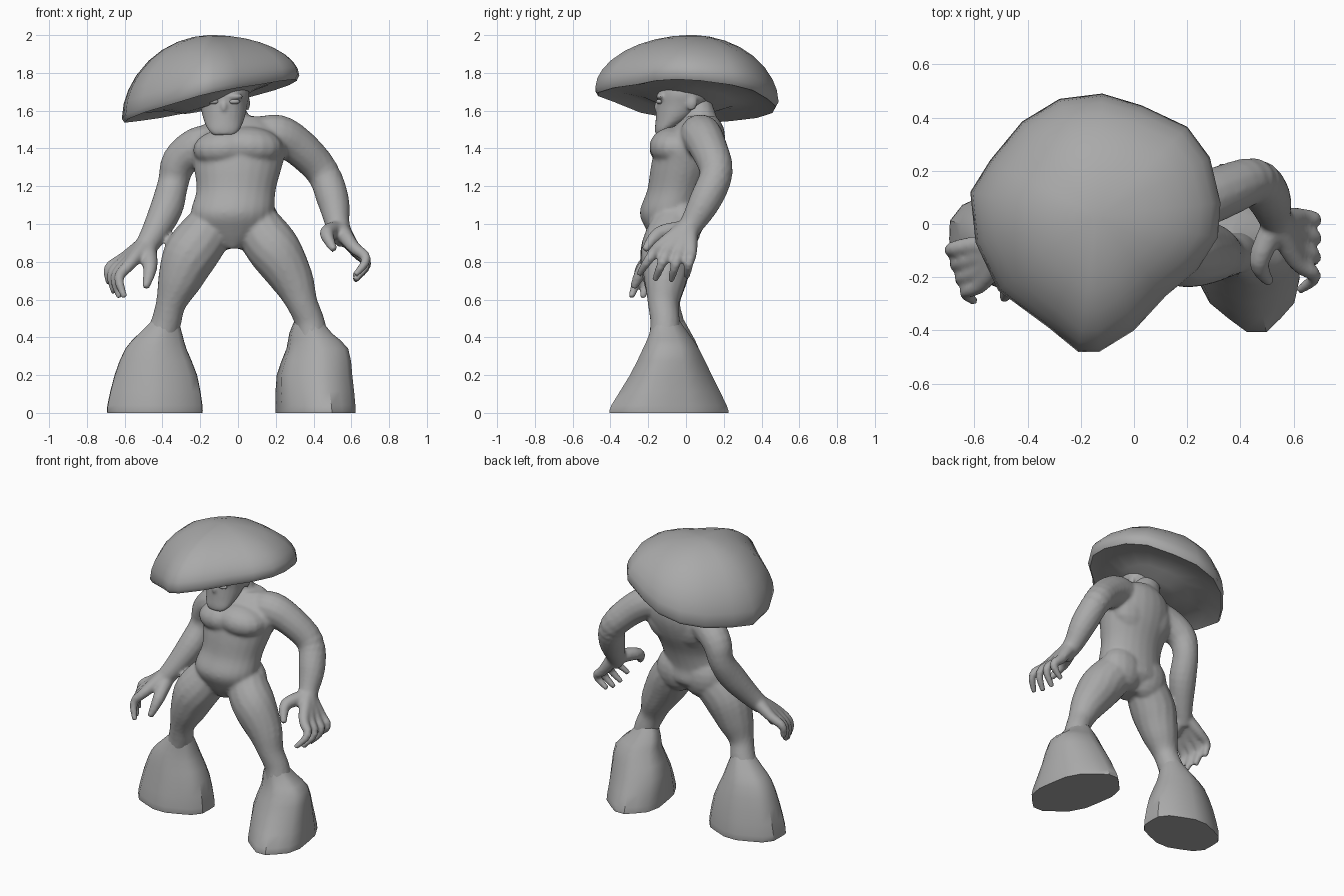
import bpy, bmesh, math
from mathutils import Vector, Matrix

cube = bpy.data.objects.get("Cube")
if cube:
    bpy.data.objects.remove(cube, do_unlink=True)

grey = bpy.data.materials.new("plain grey")
grey.use_nodes = True
grey.diffuse_color = (.4, .4, .4, 1)
grey.node_tree.nodes["Principled BSDF"].inputs["Base Color"].default_value = (.4, .4, .4, 1)


def spline(points, steps):
    """Smooth path through points of any dimension."""
    result = []
    last = len(points) - 1
    for i in range(last):
        a, b, c, d = (points[max(0, min(last, i + k))] for k in (-1, 0, 1, 2))
        for step in range(steps):
            t = step / steps
            result.append([q + t / 2 * (r - p + t * (2*p - 5*q + 4*r - s + t * (3*(q - r) + s - p)))
                           for p, q, r, s in zip(a, b, c, d)])
    return result + [list(points[last])]


def skin(bm, rings):
    """Join rings of positions into a closed tube."""
    loops = [[bm.verts.new(co) for co in ring] for ring in rings]
    count = len(loops[0])
    for low, high in zip(loops, loops[1:]):
        for i in range(count):
            j = (i + 1) % count
            bm.faces.new((low[i], low[j], high[j], high[i]))
    bm.faces.new(loops[0][::-1])
    bm.faces.new(loops[-1])


def limb(bm, points, sides=14, steps=4):
    """Round tube; each point is x, y, z, radius."""
    path = spline(points, steps)
    rings = []
    for i, (x, y, z, r) in enumerate(path):
        ahead = Vector(path[min(i + 1, len(path) - 1)][:3])
        behind = Vector(path[max(i - 1, 0)][:3])
        turn = (ahead - behind).to_track_quat('Z', 'Y')
        angles = [math.tau * k / sides for k in range(sides)]
        rings.append([Vector((x, y, z)) + turn @ Vector((r * math.cos(a), r * math.sin(a), 0))
                      for a in angles])
    skin(bm, rings)


def stack(bm, levels, sides=24, steps=4, ridge=0, slant=0):
    """Level oval rings; each level is z, x, y, half width, half depth."""
    rings = []
    for z, x, y, w, d in spline(levels, steps):
        ring = []
        for k in range(sides):
            a = math.tau * k / sides
            bump = 1 - ridge * (k % 3 == 0)
            out = d * bump * math.sin(a)
            ring.append((x + w * bump * math.cos(a) - slant * out, y + out, z))
        rings.append(ring)
    skin(bm, rings)


def blob(bm, centre, size, tilt=0):
    place = Matrix.Translation(centre) @ Matrix.Rotation(tilt, 4, 'Y') @ Matrix.Diagonal((*size, 1))
    bmesh.ops.create_uvsphere(bm, u_segments=16, v_segments=10, radius=1, matrix=place)


def finish(bm, name, angle=40, voxel=0, passes=5):
    bmesh.ops.recalc_face_normals(bm, faces=bm.faces)
    mesh = bpy.data.meshes.new(name)
    bm.to_mesh(mesh)
    bm.free()
    mesh.materials.append(grey)
    ob = bpy.data.objects.new(name, mesh)
    bpy.context.collection.objects.link(ob)
    bpy.ops.object.select_all(action='DESELECT')
    ob.select_set(True)
    bpy.context.view_layer.objects.active = ob
    bpy.ops.object.shade_smooth_by_angle(angle=math.radians(angle))
    if voxel:
        merge = ob.modifiers.new("merge", 'REMESH')
        merge.mode = 'VOXEL'
        merge.voxel_size = voxel
        merge.use_smooth_shade = True
        soften = ob.modifiers.new("soften", 'SMOOTH')
        soften.factor = .5
        soften.iterations = passes


def hand(bm, wrist, knuckles, tips, bulge, thumb):
    """Four fingers fanned between first and last knuckle, plus a thumb."""
    for k in range(4):
        base = Vector(knuckles[0]).lerp(Vector(knuckles[1]), k / 3)
        tip = Vector(tips[0]).lerp(Vector(tips[1]), k / 3)
        tip.z -= .025 * (k in (1, 2))
        middle = base.lerp(tip, .5) + Vector(bulge)
        limb(bm, [(*wrist, .05), (*base, .035), (*middle, .028), (*tip, .018)], sides=10)
    limb(bm, [(*p, r) for p, r in zip(thumb, (.05, .04, .02))], sides=10)


# Body: torso, muscles, limbs and hands merged into one skin
bm = bmesh.new()
stack(bm, [(.87, -.03, -.08, .05, .07), (.96, -.03, -.06, .19, .145), (1.06, -.03, -.08, .22, .165),
           (1.18, -.01, -.045, .21, .16), (1.31, 0, -.005, .235, .18), (1.42, .01, .025, .25, .18),
           (1.51, .02, .065, .2, .135), (1.57, .02, .08, .11, .08)])
limb(bm, [(.0, .08, 1.48, .1), (-.04, .07, 1.57, .09), (-.08, .04, 1.66, .08)])
for side in (-1, 1):
    blob(bm, (side * .065, -.06, 1.405 + side * .005), (.175, .135, .105), side * .08)
    blob(bm, (side * .095 - .02, -.02, 1), (.15, .105, .15))
    blob(bm, (side * .07, .08, 1.4), (.17, .1, .17))

limb(bm, [(.1, .07, 1.46, .1), (.21, .08, 1.47, .11), (.33, .12, 1.4, .1), (.45, .16, 1.27, .09),
          (.505, .1, 1.12, .085), (.53, .025, .99, .063), (.57, -.03, .91, .055)])
hand(bm, (.53, .015, .99), ((.61, -.14, .88), (.63, .025, .85)), ((.62, -.25, .73), (.61, .005, .72)),
     (.065, 0, .01), ((.53, 0, .97), (.47, -.14, .95), (.51, -.22, .86)))
limb(bm, [(-.1, .06, 1.43, .1), (-.21, .07, 1.41, .105), (-.31, .1, 1.33, .095), (-.345, .1, 1.21, .082),
          (-.38, .03, 1.08, .088), (-.45, -.06, .94, .07), (-.51, -.12, .85, .055)])
hand(bm, (-.48, -.09, .9), ((-.6, -.08, .82), (-.57, -.22, .79)), ((-.68, -.11, .68), (-.6, -.29, .61)),
     (-.045, 0, .015), ((-.48, -.1, .87), (-.465, -.22, .77), (-.49, -.28, .66)))

limb(bm, [(.07, -.06, 1.03, .12), (.12, -.07, .96, .135), (.2, -.1, .85, .14), (.29, -.11, .7, .113),
          (.34, -.12, .58, .083), (.38, -.11, .48, .08), (.4, -.11, .36, .09)])
limb(bm, [(-.1, -.06, 1.03, .12), (-.16, -.07, .96, .135), (-.25, -.1, .84, .145), (-.31, -.11, .7, .118),
          (-.355, -.11, .58, .082), (-.38, -.09, .48, .08), (-.42, -.07, .36, .09)])
finish(bm, "body", voxel=.01, passes=10)

# Flared feet with pleats, the left one longer and turned out
for name, slant, levels in (
        ("left_foot", .16,
         [(0, .41, -.09, .207, .32), (.04, .41, -.09, .207, .31), (.2, .405, -.08, .2, .22),
          (.34, .42, -.08, .165, .15), (.42, .385, -.09, .115, .105), (.5, .37, -.11, .065, .07)]),
        ("right_foot", 0,
         [(0, -.44, -.055, .265, .195), (.04, -.44, -.055, .265, .195), (.2, -.435, -.055, .23, .165),
          (.34, -.435, -.06, .17, .13), (.42, -.41, -.07, .12, .1), (.5, -.38, -.085, .065, .07)])):
    bm = bmesh.new()
    stack(bm, levels, sides=18, steps=2, ridge=.05, slant=slant)
    finish(bm, name, angle=35)

# Head with pointed jaw, nose, brow and ears
middle = -.075
bm = bmesh.new()
stack(bm, [(1.47, middle, -.135, .055, .025), (1.5, middle, -.115, .085, .05), (1.56, middle, -.06, .11, .1),
           (1.63, middle, -.02, .125, .135), (1.7, middle, 0, .135, .15), (1.78, middle, 0, .1, .12)])
blob(bm, (middle, -.15, 1.62), (.018, .02, .03))
for side in (-1, 1):
    blob(bm, (middle + side * .055, -.135, 1.675), (.05, .025, .016))
    blob(bm, (middle + side * .125, .03, 1.64), (.014, .03, .04))
finish(bm, "head", voxel=.009)

for name, side in (("left_eye", 1), ("right_eye", -1)):
    bm = bmesh.new()
    blob(bm, (middle + side * .055, -.14, 1.648), (.03, .018, .014))
    finish(bm, name)

# Tilted mushroom cap
outline = [(.315, -.05), (.325, .08), (.285, .25), (.2, .365), (.03, .445), (-.12, .49), (-.28, .47),
           (-.42, .385), (-.54, .24), (-.615, .12), (-.595, -.07), (-.51, -.25), (-.32, -.39),
           (-.21, -.48), (-.13, -.48), (0, -.4), (.12, -.27), (.24, -.17)]
apex = Vector((-.14, .03, 2))


def rim_height(x, y):
    return 1.715 + .24 * x - .08 * y


def cap_ring(scale, drop=None):
    ring = []
    for x, y in outline:
        px, py = apex.x + scale * (x - apex.x), apex.y + scale * (y - apex.y)
        if drop is None:
            edge = rim_height(x, y)
            pz = edge + (apex.z - edge) * (1 - scale ** 2) ** .54
        else:
            pz = rim_height(px, py) + drop
        ring.append((px, py, pz))
    return ring


bm = bmesh.new()
under = [(.1, -.06), (.3, -.06), (.5, -.02), (.75, 0), (.97, -.025)]
rings = [cap_ring(s, d) for s, d in under]
rings += [cap_ring(s) for s in (1, .98, .93, .84, .7, .55, .38, .2, .05)]
skin(bm, rings)
finish(bm, "mushroom_cap", angle=50)
